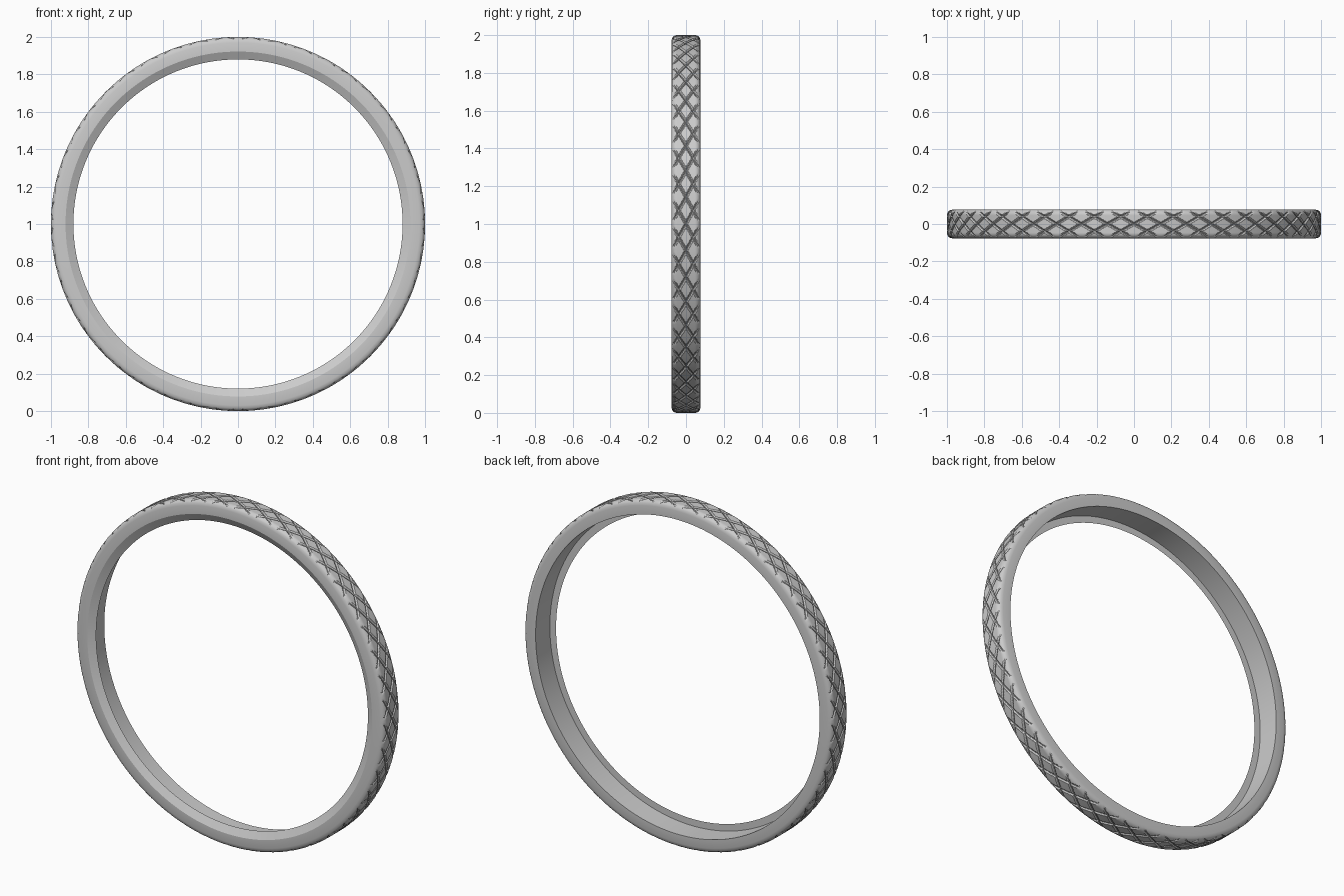
import bpy, bmesh, math

cube = bpy.data.objects.get("Cube")
if cube:
    bpy.data.objects.remove(cube, do_unlink=True)

HALF_WIDTH = 0.077
CORNER = 0.03          # rounding of the outer edges
DIAMONDS = 44          # diamonds around the tread
STEP = 20              # mesh columns per diamond
ROWS = 2 * STEP        # mesh rows across the tread, two diamonds wide
COLUMNS = DIAMONDS * STEP
DEPTH = 0.011          # groove depth
GROOVE = 2             # groove half width in columns


def outer_radius(y):
    """Rounded outline of the tread."""
    e = max(0.0, abs(y) - (HALF_WIDTH - CORNER))
    return 1 - CORNER + math.sqrt(max(0.0, CORNER ** 2 - e ** 2))


def groove_depth(i, j):
    """Two crossing families of V grooves."""
    def distance(k):
        k %= STEP
        return min(k, STEP - k)
    d = min(distance(i + j), distance(i - j))
    return DEPTH * max(0.0, 1 - d / GROOVE)


def add_ring(bm, y, radius):
    """One closed ring of vertices; radius is a function of the column."""
    ring = []
    for i in range(COLUMNS):
        a = 2 * math.pi * i / COLUMNS
        r = radius(i)
        ring.append(bm.verts.new((r * math.cos(a), y, 1 + r * math.sin(a))))
    return ring


bm = bmesh.new()
rings = []

# Knurled tread, front to back
for j in range(ROWS + 1):
    y = HALF_WIDTH * (2 * j / ROWS - 1)
    rings.append(add_ring(bm, y, lambda i: min(outer_radius(y), 1 - groove_depth(i, j))))

# Back face, inner wall, retaining lip and its sloped front
for r, y in [(0.92, HALF_WIDTH), (0.92, -0.055), (0.88, -0.055), (0.922, -HALF_WIDTH)]:
    rings.append(add_ring(bm, y, lambda i: r))

for k, ring in enumerate(rings):
    following = rings[(k + 1) % len(rings)]
    for i in range(COLUMNS):
        n = (i + 1) % COLUMNS
        bm.faces.new((ring[i], ring[n], following[n], following[i]))
bmesh.ops.recalc_face_normals(bm, faces=bm.faces)

mesh = bpy.data.meshes.new("knurled_ring")
bm.to_mesh(mesh)
bm.free()
ring_object = bpy.data.objects.new("knurled_ring", mesh)
bpy.context.collection.objects.link(ring_object)

# Plain grey material
grey = bpy.data.materials.new("grey")
grey.use_nodes = True
colour = (0.6, 0.6, 0.6, 1)
grey.diffuse_color = colour
grey.node_tree.nodes["Principled BSDF"].inputs["Base Color"].default_value = colour
mesh.materials.append(grey)

# Smooth shading with crisp edges
bpy.ops.object.select_all(action='DESELECT')
ring_object.select_set(True)
bpy.context.view_layer.objects.active = ring_object
bpy.ops.object.shade_smooth_by_angle(angle=math.radians(25))
